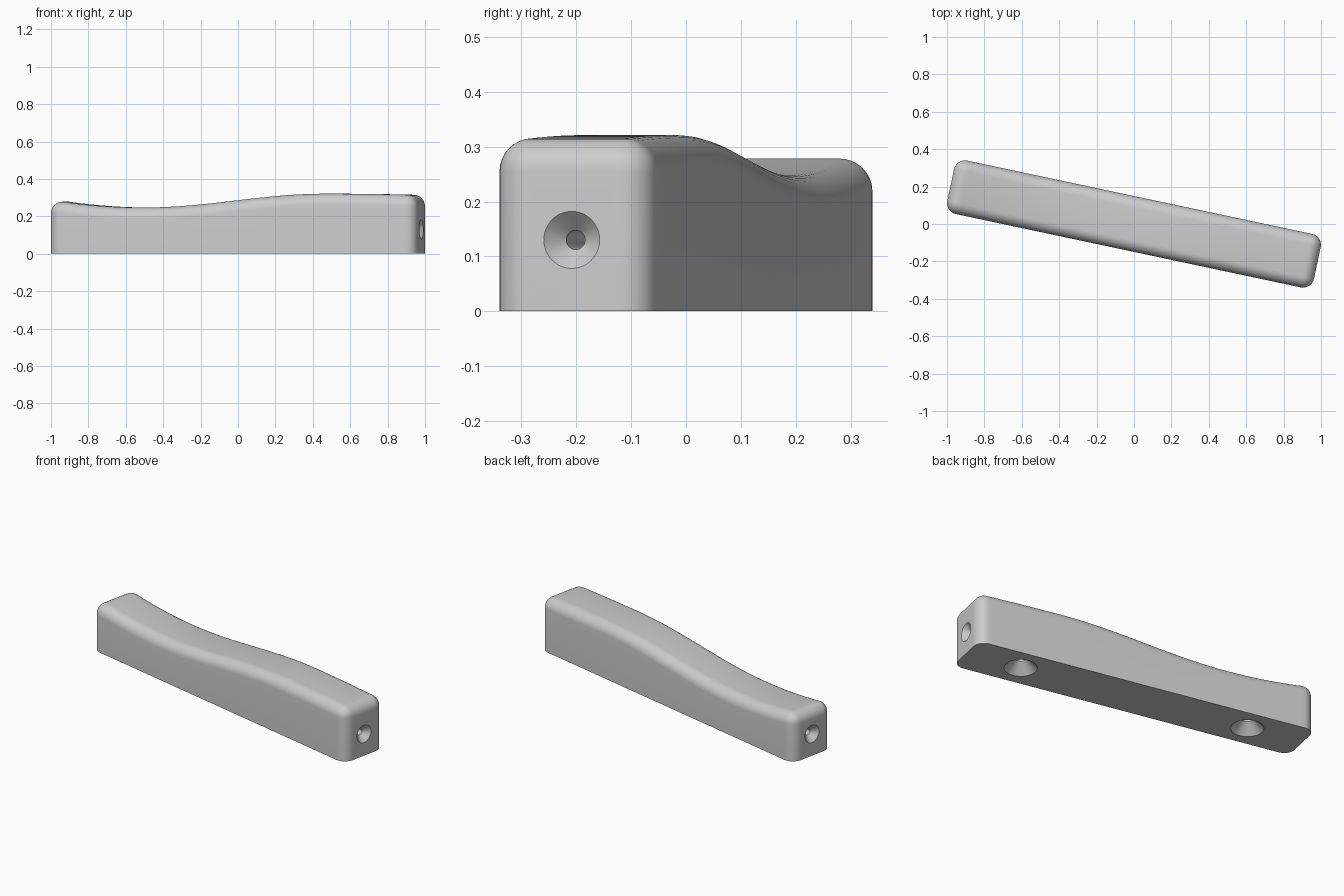
import bpy, bmesh, math
from mathutils import Matrix, Vector

if "Cube" in bpy.data.objects:
    bpy.data.objects.remove(bpy.data.objects["Cube"], do_unlink=True)

CORE_X, CORE_Y, ROUND = 0.942, 0.086, 0.06   # half core and edge radius
TILT = Matrix.Rotation(math.radians(-12), 4, 'Z')


def crest(x):
    """Height of the wavy top along the length."""
    if x < -0.5:
        return 0.247 + 0.16 * (x + 0.5) ** 2
    if x > 0.5:
        return 0.321 - 0.03 * (x - 0.5) ** 2
    return 0.284 + 0.037 * math.sin(math.pi * x)


def make_object(name, bm):
    bmesh.ops.recalc_face_normals(bm, faces=bm.faces)
    mesh = bpy.data.meshes.new(name)
    bm.to_mesh(mesh)
    bm.free()
    obj = bpy.data.objects.new(name, mesh)
    bpy.context.collection.objects.link(obj)
    return obj


def bridge(bm, a, b):
    for i in range(len(a)):
        j = (i + 1) % len(a)
        bm.faces.new((a[i], a[j], b[j], b[i]))


# Outline: core points with outward directions, counter-clockwise
STEPS, FAN = 64, 8
outline = []
for side in (-1, 1):
    for i in range(STEPS + 1):
        x = -side * CORE_X * (2 * i / STEPS - 1)
        core = Vector((x, side * CORE_Y, 0))
        base = side * math.pi / 2
        if i == 0:
            angles = [base - math.pi / 2 * (1 - k / FAN) for k in range(FAN + 1)]
        elif i == STEPS:
            angles = [base + math.pi / 2 * k / FAN for k in range(FAN + 1)]
        else:
            angles = [base]
        outline += [(core, Vector((math.cos(a), math.sin(a), 0))) for a in angles]

# Rest body: straight walls, rolled top edge, wavy top
bm = bmesh.new()
rings = [[bm.verts.new(c + d * ROUND) for c, d in outline]]
for k in range(FAN + 1):
    a = math.pi / 2 * (1 - k / FAN)
    ring = []
    for c, d in outline:
        p = c + d * ROUND * math.sin(a)
        p.z = crest(c.x) - ROUND * (1 - math.cos(a))
        ring.append(bm.verts.new(p))
    rings.append(ring)
for lower, upper in zip(rings, rings[1:]):
    bridge(bm, lower, upper)
bm.faces.new(rings[0])
half = len(outline) // 2
front = rings[-1][FAN:half - FAN]
back = rings[-1][half + FAN:2 * half - FAN][::-1]
for i in range(STEPS):
    bm.faces.new((front[i], front[i + 1], back[i + 1], back[i]))
bmesh.ops.remove_doubles(bm, verts=bm.verts, dist=1e-5)
body = make_object("rest_body", bm)

# Countersunk screw holes: one in each end, two underneath
bm = bmesh.new()


def add_screw_hole(origin, inward, mouth, bore, depth):
    turn = Vector((0, 0, 1)).rotation_difference(Vector(inward)).to_matrix().to_4x4()
    place = Matrix.Translation(origin) @ turn
    over = 0.02
    profile = [(mouth + over, -over), (bore, mouth - bore), (bore, depth)]
    loops = []
    for r, h in profile:
        loops.append([bm.verts.new(place @ Vector((r * math.cos(t), r * math.sin(t), h)))
                      for t in (2 * math.pi * i / 48 for i in range(48))])
    for a, b in zip(loops, loops[1:]):
        bridge(bm, a, b)
    bm.faces.new(loops[0])
    bm.faces.new(loops[-1])


for s in (-1, 1):
    add_screw_hole((s * (CORE_X + ROUND), 0, 0.13), (-s, 0, 0), 0.052, 0.0175, 0.2)
    add_screw_hole((s * 0.676, 0, 0), (0, 0, 1), 0.088, 0.03, 0.14)
cutter = make_object("hole_cutter", bm)
cutter.hide_render = True

cut = body.modifiers.new("screw_holes", 'BOOLEAN')
cut.operation = 'DIFFERENCE'
cut.solver = 'EXACT'
cut.object = cutter
bpy.context.view_layer.objects.active = body
for o in bpy.context.selected_objects:
    o.select_set(False)
body.select_set(True)
bpy.ops.object.modifier_apply(modifier=cut.name)
bpy.data.objects.remove(cutter, do_unlink=True)

# Material, shading and the slanted stance
grey = bpy.data.materials.new("light_grey")
grey.use_nodes = True
colour = (0.6, 0.6, 0.6, 1)
grey.diffuse_color = colour
grey.node_tree.nodes["Principled BSDF"].inputs["Base Color"].default_value = colour
body.data.materials.clear()
body.data.materials.append(grey)
body.data.transform(TILT)
bpy.ops.object.shade_smooth_by_angle(angle=math.radians(30))
